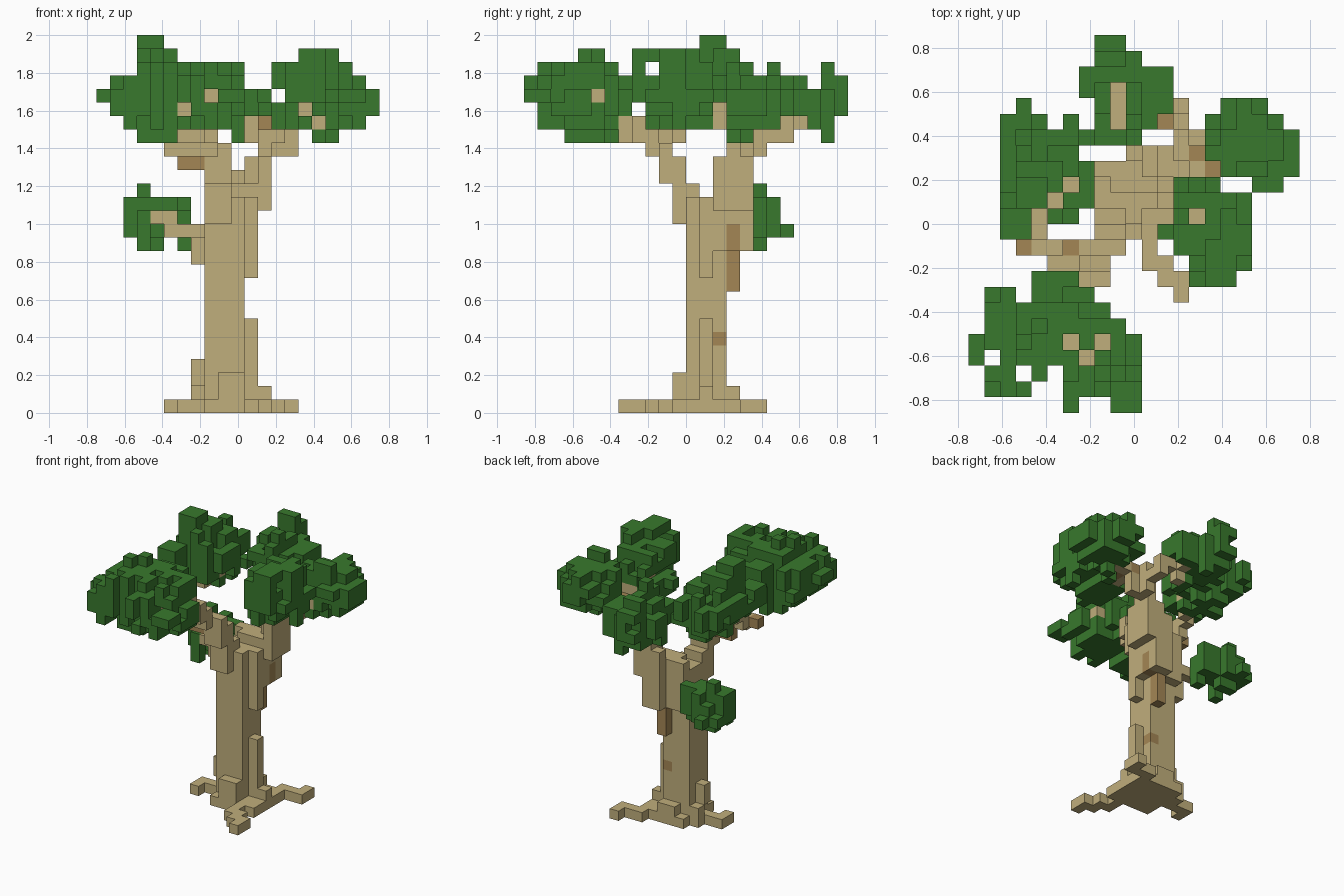
import bpy, bmesh, math, random
from mathutils import Vector

if "Cube" in bpy.data.objects:
    bpy.data.objects.remove(bpy.data.objects["Cube"])

random.seed(11)
U = 1 / 14                       # voxel size
ORIGIN = Vector((-0.75, -12 * U, 0))
DIRS = [Vector(d) for d in ((1, 0, 0), (-1, 0, 0), (0, 1, 0), (0, -1, 0), (0, 0, 1), (0, 0, -1))]


def material(name, rgb):
    m = bpy.data.materials.new(name)
    m.diffuse_color = (*rgb, 1)
    m.use_nodes = True
    m.node_tree.nodes["Principled BSDF"].inputs["Base Color"].default_value = m.diffuse_color
    return m


MATS = {"wood": material("light_bark", (0.53, 0.425, 0.2)),
        "dark": material("dark_bark", (0.37, 0.24, 0.09)),
        "leaf": material("leaf_green", (0.04, 0.19, 0.026))}
cells = {}                       # (i, j, k) -> (part, colour)

# widest x run of the leaves at each height, for the left and right halves
LEFT = {20: (3, 11), 21: (2, 12), 22: (0, 12), 23: (0, 12), 24: (1, 10), 25: (3, 10), 26: (3, 7), 27: (3, 4)}
RIGHT = {20: (16, 17), 21: (12, 19), 22: (12, 20), 23: (14, 20), 24: (13, 19), 25: (13, 19), 26: (15, 17)}
# highest leaf layer at each y step
CROWN = [24, 25, 25, 25, 26, 26, 25, 24, 26, 26, 26, 26, 26, 27, 27, 26, 25, 24, 25, 25, 24, 24, 25, 24]


def box(part, i, j, k, colour="wood"):
    """Fill inclusive index ranges."""
    for a in range(i[0], i[1] + 1):
        for b in range(j[0], j[1] + 1):
            for c in range(k[0], k[1] + 1):
                cells[a, b, c] = (part, colour)


def limb(part, *points, size=(1, 1, 1)):
    """Fill a stepped line of blocks through the points."""
    for p, q in zip(points, points[1:]):
        p, q = Vector(p), Vector(q)
        n = int(max(abs(c) for c in q - p)) * 2
        for s in range(n + 1):
            at = [math.floor(v + 0.5) for v in p.lerp(q, s / n)]
            box(part, *((a, a + e - 1) for a, e in zip(at, size)))


def tip(part, cell, *ways):
    """A twig end left open to the outside along the given directions."""
    for w in ways:
        for s in range(1, 7):
            c = tuple(a + b * s for a, b in zip(cell, w))
            if c in cells and cells[c][1] == "leaf":
                del cells[c]
    cells[cell] = (part, "wood")


def clump(part, rows, j0, bottom, top, limits=None):
    """Rough leaf mass: rows hold the x runs for each y step, heights follow a dome."""
    cols = [(i, j0 + n) for n, runs in enumerate(rows)
            for a, b in runs for i in range(a, b + 1)]
    lo = [min(c[x] for c in cols) for x in (0, 1)]
    hi = [max(c[x] for c in cols) for x in (0, 1)]
    mid = (bottom + top) / 2
    for i, j in cols:
        r2 = sum(((c - (a + b) / 2) / ((b - a) / 2 + 0.4)) ** 2
                 for c, a, b in zip((i, j), lo, hi))
        h = (top - bottom) / 2 * math.sqrt(max(0.03, 1 - r2))
        z1 = round(mid + h + random.uniform(-1.2, 0.6))
        z0 = round(mid - h + random.uniform(-0.6, 1.2))
        z0, z1 = min(z0, z1), max(z0, z1)
        trim = random.choice((0, 0, 1))
        for k in range(max(bottom, z0), min(top, z1) + 1):
            if limits:
                a, b = limits.get(k, (99, 0))
                if not a <= i <= b or k > CROWN[j] - trim or (k == 20 and 6 <= i <= 8):
                    continue
            cells[i, j, k] = (part, "leaf")


# leaf clumps
clump("front_left_leaves", [
    [(6, 6), (9, 10)], [(1, 3), (6, 10)], [(1, 2), (4, 4), (6, 10)], [(0, 0), (2, 10)],
    [(0, 10)], [(1, 9)], [(1, 8)], [(1, 2), (4, 7)], [(4, 6)]], 0, 20, 26, LEFT)
clump("left_leaves", [
    [(2, 3)], [(2, 6)], [(2, 7)], [(2, 7)], [(2, 7)], [(2, 6)], [(2, 6)],
    [(2, 4), (6, 6)], [(3, 3)]], 11, 21, 26, LEFT)
box("left_leaves", (3, 4), (13, 14), (25, 27), "leaf")
box("left_leaves", (4, 5), (12, 15), (25, 26), "leaf")
clump("back_leaves", [
    [(7, 10)], [(8, 11)], [(8, 12)], [(7, 12)], [(7, 12)], [(8, 10)], [(8, 9)]], 17, 20, 25, LEFT)
box("back_leaves", (8, 9), (23, 23), (24, 24), "leaf")
box("back_leaves", (8, 9), (22, 22), (23, 25), "leaf")
clump("back_right_leaves", [
    [(18, 19)], [(16, 20)], [(15, 20)], [(15, 20)], [(15, 19)], [(16, 18)]], 14, 20, 25, RIGHT)
clump("right_leaves", [
    [(14, 16)], [(14, 17)], [(13, 17)], [(12, 17)], [(12, 17)], [(13, 17)], [(13, 15)]], 8, 20, 26, RIGHT)
box("right_leaves", (15, 16), (8, 8), (23, 26), "leaf")
box("right_leaves", (15, 16), (9, 10), (26, 26), "leaf")
box("right_leaves", (16, 17), (10, 11), (25, 26), "leaf")
clump("low_leaves", [
    [(3, 5)], [(2, 6)], [(2, 6)], [(2, 4)]], 15, 12, 15)
box("low_leaves", (2, 5), (16, 17), (13, 15), "leaf")
box("low_leaves", (3, 3), (17, 17), (16, 16), "leaf")
box("low_leaves", (3, 3), (19, 19), (13, 13), "leaf")
# gaps between the front and right-hand clumps
for gap in ((9, 25), (8, 22)):
    for c in [c for c in cells if c[1:] == gap]:
        del cells[c]

# trunk core and bark ridges
box("trunk", (8, 10), (12, 14), (0, 15))
box("trunk", (8, 9), (12, 12), (16, 16))
box("trunk", (9, 11), (14, 14), (16, 16))
box("trunk", (11, 11), (13, 13), (0, 6))
box("trunk", (11, 11), (13, 13), (10, 15))
box("trunk", (11, 11), (14, 14), (12, 15))
box("trunk", (12, 12), (14, 16), (15, 18))
box("trunk", (7, 7), (13, 13), (2, 3))
box("trunk", (7, 7), (14, 14), (0, 1))
box("trunk", (9, 10), (11, 11), (0, 2))
box("trunk", (12, 12), (13, 13), (0, 1))
box("trunk", (9, 10), (15, 15), (0, 1))
box("trunk", (8, 11), (15, 15), (12, 16))
box("trunk", (10, 11), (16, 16), (12, 17))
box("trunk", (8, 9), (11, 11), (14, 18))

# roots
box("roots", (8, 12), (11, 15), (0, 0))
box("roots", (5, 7), (13, 13), (0, 0))
box("roots", (5, 5), (12, 12), (0, 0))
limb("roots", (11, 11, 0), (11, 9, 0), (12, 9, 0), (12, 8, 0), (13, 8, 0), (13, 7, 0))
limb("roots", (12, 15, 0), (12, 16, 0), (14, 16, 0), (14, 17, 0))

# main limbs
limb("front_left_limb", (8, 11, 15), (8, 10, 17), (7, 9, 19), (6, 7, 20), size=(2, 1, 2))
limb("front_left_limb", (8, 10, 18), (5, 9, 19), (4, 10, 20), (4, 12, 21), (6, 14, 22))
limb("front_left_limb", (6, 7, 21), (6, 5, 22), (6, 4, 22))
limb("right_limb", (11, 15, 16), (12, 15, 18), (13, 16, 20), size=(1, 2, 2))
box("right_limb", (12, 14), (16, 16), (19, 19))
limb("right_limb", (13, 17, 20), (13, 19, 20), (12, 19, 21), (9, 19, 22))
limb("right_limb", (14, 16, 20), (15, 16, 21), (17, 17, 22))
limb("right_limb", (12, 15, 19), (13, 15, 20), (14, 14, 21), (14, 13, 22))
limb("low_limb", (8, 14, 11), (7, 14, 11), (7, 14, 12), (6, 15, 13), (5, 15, 13), (5, 16, 14), (4, 16, 14))

# twig ends showing through the leaves
UP, FRONT, SIDE = (0, 0, 1), (0, -1, 0), (1, 0, 0)
tip("front_left_limb", (6, 4, 23), UP)
tip("front_left_limb", (6, 3, 22), FRONT)
tip("front_left_limb", (7, 3, 23), UP)
tip("front_left_limb", (8, 4, 23), UP, FRONT)
tip("front_left_limb", (9, 5, 23), SIDE)
for cell in ((4, 12, 21), (5, 13, 22), (6, 14, 22)):
    tip("front_left_limb", cell, UP)
for j in (18, 19, 20):
    tip("right_limb", (9, j, 22), UP)
tip("right_limb", (14, 12, 23), UP)
tip("right_limb", (15, 11, 22), FRONT)
tip("right_limb", (16, 15, 21), FRONT)
tip("right_limb", (15, 14, 22), SIDE)
tip("right_limb", (15, 14, 21), SIDE)
tip("right_limb", (11, 19, 20), SIDE)
tip("right_limb", (11, 20, 21), SIDE)
tip("low_limb", (4, 15, 14), FRONT)
tip("low_limb", (5, 15, 14), FRONT)

# dark bark patches
for part, i, j, k in (("front_left_limb", (6, 7), (10, 10), (18, 18)),
                      ("front_left_limb", (3, 3), (10, 10), (20, 20)),
                      ("front_left_limb", (6, 6), (10, 10), (19, 19)),
                      ("trunk", (10, 10), (15, 15), (9, 13)),
                      ("trunk", (11, 11), (15, 15), (12, 13)),
                      ("trunk", (10, 10), (14, 14), (5, 5)),
                      ("right_limb", (12, 12), (18, 18), (21, 21)),
                      ("right_limb", (14, 14), (16, 16), (21, 21)),
                      ("right_limb", (15, 15), (15, 15), (21, 21))):
    box(part, i, j, k, "dark")

# turn each part into one mesh made of the exposed block faces
for part in sorted({p for p, _ in cells.values()}):
    bm = bmesh.new()
    verts = {}

    def vert(p):
        key = tuple(round(c) for c in p)
        if key not in verts:
            verts[key] = bm.verts.new(ORIGIN + Vector(key) * U)
        return verts[key]

    colours = []
    for key, (name, colour) in cells.items():
        if name != part:
            continue
        if colour not in colours:
            colours.append(colour)
        centre = Vector(key) + Vector((0.5, 0.5, 0.5))
        for d in DIRS:
            if tuple(round(c) for c in Vector(key) + d) in cells:
                continue
            s = Vector((d.y, d.z, d.x)) / 2
            t = d.cross(s)
            m = centre + d / 2
            face = bm.faces.new([vert(m + o) for o in (-s - t, s - t, s + t, -s + t)])
            face.material_index = colours.index(colour)
    mesh = bpy.data.meshes.new(part)
    bm.to_mesh(mesh)
    bm.free()
    for c in colours:
        mesh.materials.append(MATS[c])
    bpy.context.collection.objects.link(bpy.data.objects.new(part, mesh))
